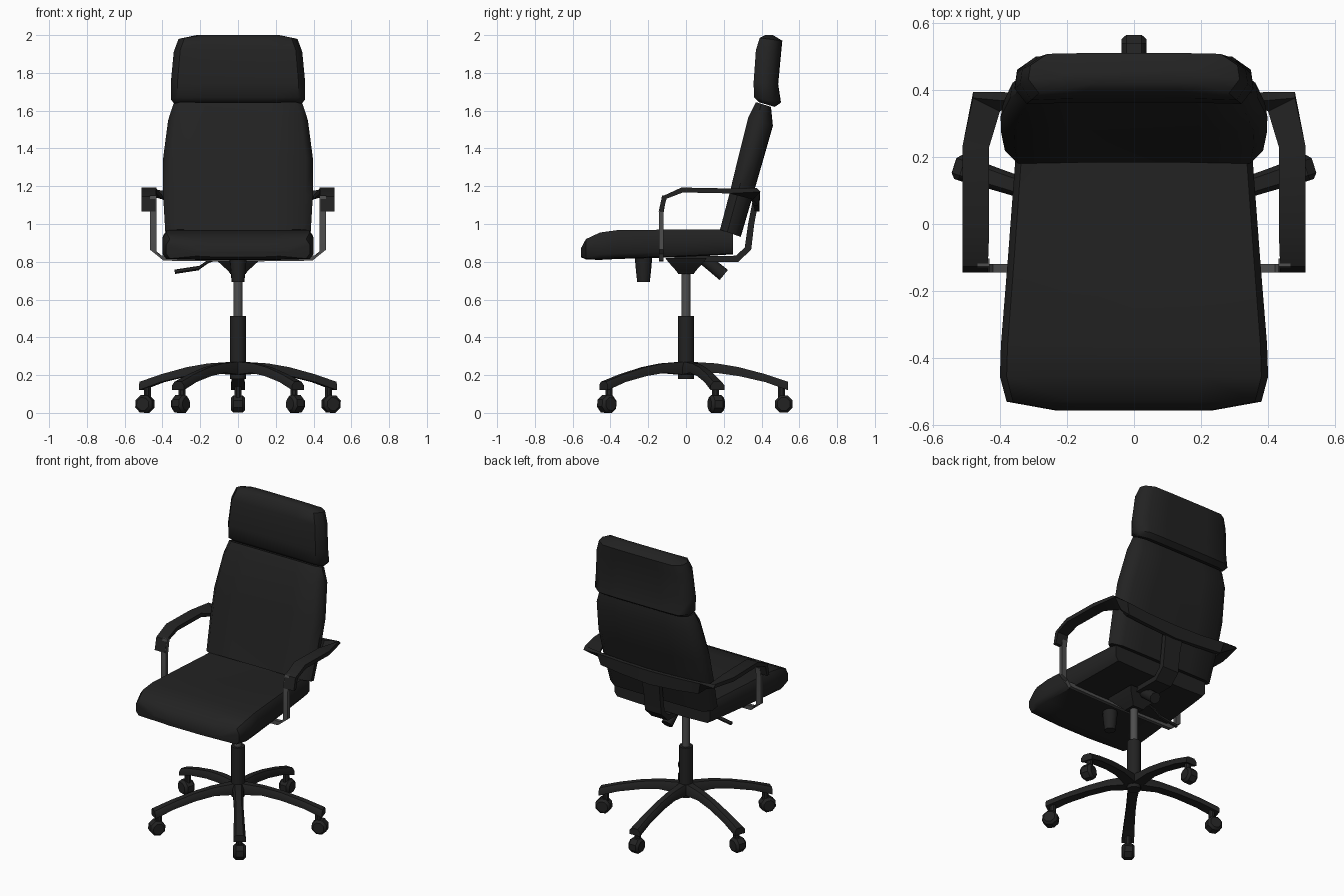
import bpy, bmesh, math
from mathutils import Vector as V

if "Cube" in bpy.data.objects:
    bpy.data.objects.remove(bpy.data.objects["Cube"])


def material(name, c):
    m = bpy.data.materials.new(name)
    m.diffuse_color = (c, c, c, 1)
    m.use_nodes = True
    m.node_tree.nodes["Principled BSDF"].inputs["Base Color"].default_value = m.diffuse_color
    return m


BLACK = material("black leather", 0.016)
PLASTIC = material("black plastic", 0.016)
METAL = material("grey metal", 0.075)


def loft(name, rings, mat, angle=40):
    """Skin a list of equal-length point rings and cap both ends."""
    bm = bmesh.new()
    vs = [[bm.verts.new(p) for p in r] for r in rings]
    n = len(vs[0])
    for a, b in zip(vs, vs[1:]):
        for i in range(n):
            j = (i + 1) % n
            bm.faces.new((a[i], a[j], b[j], b[i]))
    bm.faces.new(vs[0])
    bm.faces.new(vs[-1])
    bmesh.ops.recalc_face_normals(bm, faces=bm.faces)
    me = bpy.data.meshes.new(name)
    bm.to_mesh(me)
    bm.free()
    me.materials.append(mat)
    me.shade_smooth()
    me.set_sharp_from_angle(angle=math.radians(angle))
    ob = bpy.data.objects.new(name, me)
    bpy.context.collection.objects.link(ob)
    return ob


def rod(name, a, b, radii, mat, n=12):
    """Round rod from a to b; radii is a list of (fraction, radius)."""
    a, b = V(a), V(b)
    d = b - a
    u = d.orthogonal().normalized()
    w = d.normalized().cross(u)
    ang = [2 * math.pi * (i + 0.5) / n for i in range(n)]
    loft(name, [[a + d * f + (u * math.cos(t) + w * math.sin(t)) * r for t in ang]
                for f, r in radii], mat)


def band(name, stations, mat, s=1):
    """Flat bar: each station is centre, half-width vector, half-thickness vector."""
    rings = []
    for c, w, t in stations:
        c, w, t = V(c), V(w), V(t)
        ring = [c + w + t, c - w + t, c - w - t, c + w - t]
        rings.append([(p.x * s, p.y, p.z) for p in ring])
    loft(name, rings, mat, 35)


def cushion_ring(f, r, w, rear=0.85):
    """Upright cushion section between front point f and rear point r (y, z)."""
    def at(x, k):
        return (x * w, f[0] + (r[0] - f[0]) * k, f[1] + (r[1] - f[1]) * k)
    half = [(0.5, 0.03), (0.9, 0), (1, 0.35), (0.98, 0.7), (rear, 0.98), (0.45, 1)]
    return [at(x, k) for x, k in half] + [at(-x, k) for x, k in reversed(half)]


# Seat cushion: y, half width, bottom, top, dip in the middle
seat = []
for y, w, b, t, dip in [(-.557, .23, .825, .87, 0), (-.53, .38, .812, .92, 0),
                        (-.455, .40, .81, .955, 0), (-.36, .397, .815, .968, 0),
                        (-.1, .376, .822, .97, .008), (.18, .355, .835, .97, .025),
                        (.25, .35, .84, .97, .025)]:
    half = [(.5, b), (.95, b + .005), (1, b + .03), (1, t - .03), (.95, t), (.5, t - dip * .6)]
    seat.append([(x * w, y, z) for x, z in half] + [(0, y, t - dip)]
                + [(-x * w, y, z) for x, z in reversed(half)] + [(0, y, b)])
loft("seat", seat, BLACK, 50)

# Backrest and headrest
loft("backrest", [cushion_ring(*s) for s in [
    ((.18, .97), (.29, .932), .385), ((.23, 1.16), (.345, 1.12), .396),
    ((.276, 1.35), (.40, 1.31), .398), ((.33, 1.565), (.46, 1.52), .37),
    ((.37, 1.645), (.45, 1.62), .342)]], BLACK, 50)
loft("headrest", [cushion_ring(*s, 0.82) for s in [
    ((.385, 1.645), (.47, 1.62), .335), ((.36, 1.67), (.503, 1.643), .356),
    ((.358, 1.75), (.488, 1.74), .356), ((.37, 1.92), (.503, 1.90), .34),
    ((.39, 1.985), (.51, 1.97), .315), ((.42, 2.0), (.46, 2.0), .22)]], BLACK, 50)

# Armrests wrap round behind the back; metal posts run under the seat
for s, side in ((1, "right"), (-1, "left")):
    band(side + "_armrest", [
        ((.474, -.133, 1.065), (.038, 0, 0), (0, .012, 0)),
        ((.474, -.115, 1.14), (.038, 0, 0), (0, .012, -.006)),
        ((.472, -.02, 1.18), (.04, 0, 0), (0, .004, -.013)),
        ((.472, .23, 1.175), (.04, 0, 0), (0, 0, -.013)),
        ((.44, .365, 1.16), (.04, .02, .02), (0, .009, -.01)),
        ((.37, .375, 1.135), (.01, .005, .038), (0, .013, 0)),
        ((.2, .375, 1.12), (0, 0, .04), (0, .013, 0)),
        ((0, .375, 1.11), (0, 0, .045), (0, .013, 0))], PLASTIC, s)
    band(side + "_arm_post", [
        ((.449, -.115, 1.15), (.018, 0, 0), (0, .012, 0)),
        ((.449, -.132, 1.05), (.018, 0, 0), (0, .012, 0)),
        ((.449, -.132, .86), (.018, 0, .005), (0, .012, 0)),
        ((.40, -.132, .82), (.006, 0, .014), (0, .012, 0)),
        ((0, -.132, .815), (0, 0, .014), (0, .012, 0))], METAL, s)

# Bracket carrying the backrest
band("back_bracket", [
    ((0, -.06, .815), (.06, 0, 0), (0, 0, .015)),
    ((0, .27, .815), (.06, 0, 0), (0, -.005, .017)),
    ((0, .328, .87), (.06, 0, 0), (0, -.017, .006)),
    ((0, .345, 1.0), (.06, 0, 0), (0, -.016, .002)),
    ((0, .372, 1.14), (.07, 0, 0), (0, -.015, .003))], PLASTIC)

# Tilt mechanism, knobs and lever
band("mechanism", [
    ((0, 0, .82), (.115, 0, 0), (0, .11, 0)),
    ((0, 0, .80), (.105, 0, 0), (0, .095, 0)),
    ((0, 0, .75), (.05, 0, 0), (0, .05, 0)),
    ((0, 0, .735), (.04, 0, 0), (0, .04, 0))], PLASTIC)
rod("tension_knob", (0, -.225, .83), (0, -.225, .692), [(0, .046), (.3, .044), (1, .034)], PLASTIC, 10)
rod("tilt_knob", (0, .09, .82), (0, .2, .73), [(0, .034), (1, .036)], PLASTIC, 10)
for i, (a, b) in enumerate([((-.10, 0, .82), (-.16, 0, .80)), ((-.16, 0, .80), (-.21, 0, .765)),
                            ((-.205, 0, .767), (-.335, 0, .747))]):
    r = .008 if i < 2 else .012
    rod("lever_%d" % (i + 1), a, b, [(0, r), (1, r)], PLASTIC, 6)

# Gas column
rod("gas_rod", (0, 0, .48), (0, 0, .76), [(0, .025), (1, .025)], METAL)
rod("column", (0, 0, .18), (0, 0, .512), [(0, .042), (1, .042)], PLASTIC)

# Five-star base with casters
for k in range(5):
    a = math.radians(90 + 72 * k)
    d, p = V((math.cos(a), math.sin(a), 0)), V((-math.sin(a), math.cos(a), 0))
    rings = []
    for r, t, b, w in [(0, .272, .20, .036), (.16, .262, .212, .03), (.28, .242, .195, .029),
                       (.42, .205, .163, .033), (.54, .165, .12, .038)]:
        sec = [(-1, b), (-1, b + (t - b) * .6), (-.6, t), (.6, t), (1, b + (t - b) * .6), (1, b)]
        rings.append([d * r + p * (x * w) + V((0, 0, z)) for x, z in sec])
    loft("base_leg_%d" % k, rings, PLASTIC, 45)
    rod("caster_stem_%d" % k, d * .505 + V((0, 0, .06)), d * .505 + V((0, 0, .14)),
        [(0, .02), (1, .02)], PLASTIC, 8)
    c = d * .518 + V((0, 0, .047))
    rod("caster_wheel_%d" % k, c - p * .038, c + p * .038,
        [(0, .036), (.2, .05), (.8, .05), (1, .036)], PLASTIC, 8)
